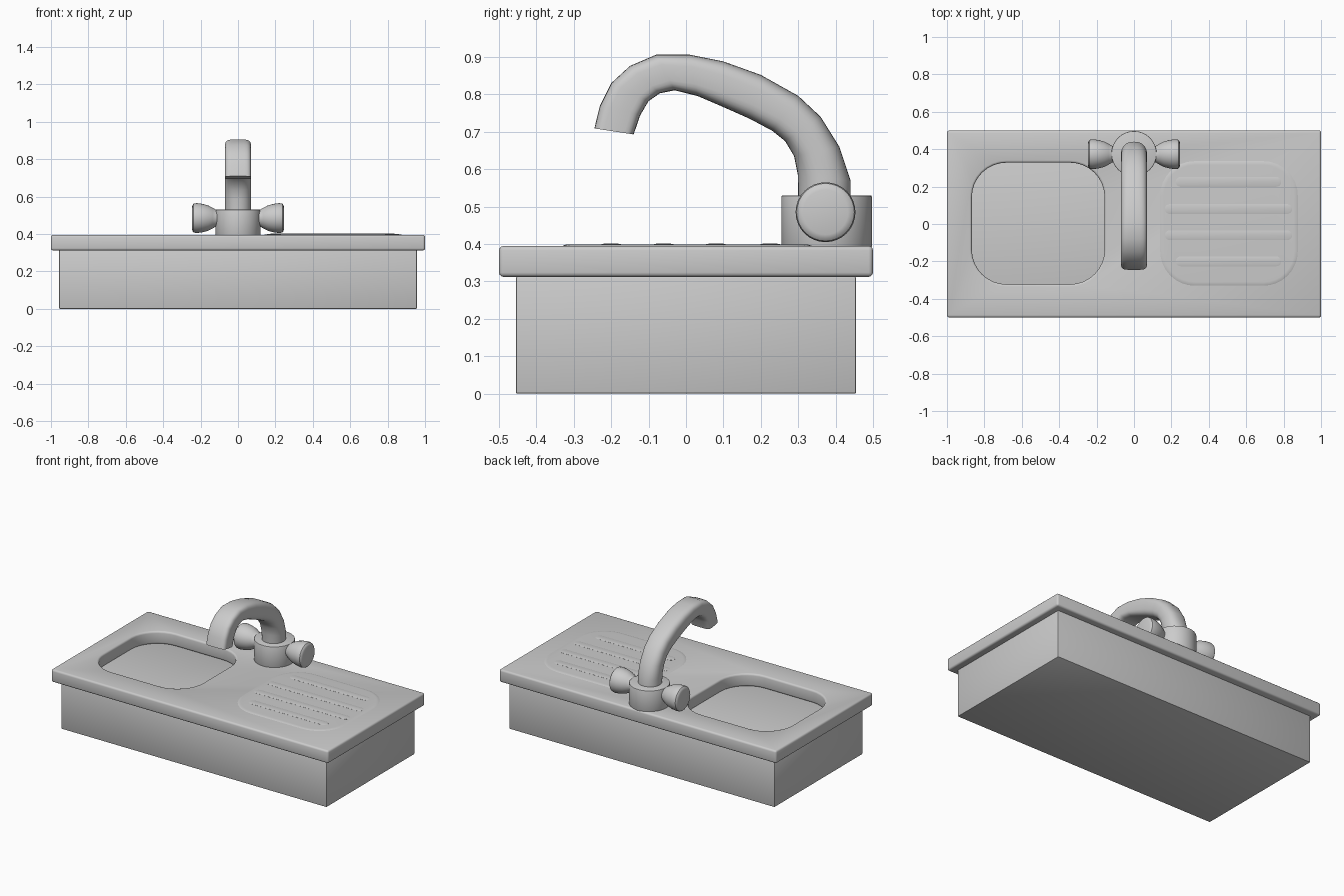
import bpy, bmesh, math
from mathutils import Vector

if "Cube" in bpy.data.objects:
    bpy.data.objects.remove(bpy.data.objects["Cube"])


def finish(name, bm, bevel=0, cutter=None, segs=3):
    bmesh.ops.recalc_face_normals(bm, faces=bm.faces)
    me = bpy.data.meshes.new(name)
    bm.to_mesh(me)
    bm.free()
    ob = bpy.data.objects.new(name, me)
    bpy.context.collection.objects.link(ob)
    bpy.ops.object.select_all(action='DESELECT')
    bpy.context.view_layer.objects.active = ob
    ob.select_set(True)
    if cutter:
        m = ob.modifiers.new("cut", 'BOOLEAN')
        m.object, m.operation, m.solver = cutter, 'DIFFERENCE', 'EXACT'
        bpy.ops.object.modifier_apply(modifier="cut")
    if bevel:
        m = ob.modifiers.new("bevel", 'BEVEL')
        m.width, m.segments, m.limit_method = bevel, segs, 'ANGLE'
        bpy.ops.object.modifier_apply(modifier="bevel")
    bpy.ops.object.shade_smooth_by_angle(angle=math.radians(35))
    return ob


def loft(rings):
    """Skin a list of point rings and cap both ends."""
    bm = bmesh.new()
    vs = [[bm.verts.new(p) for p in r] for r in rings]
    n = len(vs[0])
    for a, b in zip(vs, vs[1:]):
        for i in range(n):
            j = (i + 1) % n
            bm.faces.new((a[i], a[j], b[j], b[i]))
    bm.faces.new(vs[0][::-1])
    bm.faces.new(vs[-1])
    return bm


def rounded(cx, cy, hx, hy, r, z, n=8):
    """Rounded rectangle ring at height z."""
    pts = []
    for k, (sx, sy) in enumerate([(1, 1), (-1, 1), (-1, -1), (1, -1)]):
        for i in range(n + 1):
            a = math.pi / 2 * (k + i / n)
            pts.append((cx + sx * (hx - r) + r * math.cos(a),
                        cy + sy * (hy - r) + r * math.sin(a), z))
    return pts


def box(hx, hy, z0, z1):
    return loft([[(-hx, -hy, z), (hx, -hy, z), (hx, hy, z), (-hx, hy, z)] for z in (z0, z1)])


# Cabinet; its lid is the basin floor
finish("cabinet", box(0.957, 0.455, 0, 0.313), 0.005, segs=2)

# Worktop with basin opening
cutter = finish("basin_cutter", loft([rounded(-0.512, 0.003, 0.355, 0.325, 0.185, z) for z in (0.2, 0.5)]))
cutter.hide_render = True
finish("worktop", box(1.0, 0.5, 0.312, 0.395), 0.012, cutter)
bpy.data.objects.remove(cutter)

# Slightly raised draining board
finish("draining_board", loft([rounded(0.508, 0.003, 0.368 - i, 0.333 - i, 0.185 - i, z)
                               for i, z in ((0, 0.39), (0, 0.395), (0.008, 0.398), (0.02, 0.399))]))

# Drainer ridges
for k, (y, hx) in enumerate([(0.225, 0.282), (0.08, 0.34), (-0.06, 0.34), (-0.2, 0.282)]):
    finish(f"drain_ridge_{k + 1}", loft([rounded(0.505, y, hx - i, 0.026 - i, 0.025 - i, z, 5)
                                         for i, z in ((0, 0.394), (0, 0.3995), (0.01, 0.4015))]))

# Tap base
bm = bmesh.new()
bmesh.ops.create_cone(bm, cap_ends=True, segments=32, radius1=0.121, radius2=0.121, depth=0.14)
bmesh.ops.translate(bm, verts=bm.verts, vec=(0, 0.376, 0.46))
finish("tap_base", bm, 0.004, segs=2)

# Tap knobs
knob = [(0.09, 0.042), (0.115, 0.043), (0.135, 0.055), (0.16, 0.068), (0.19, 0.076),
        (0.222, 0.08), (0.237, 0.077), (0.243, 0.07), (0.246, 0.06)]
for side, s in (("left", -1), ("right", 1)):
    finish(f"{side}_knob", loft([[(s * x, 0.373 + r * math.cos(i * math.tau / 32),
                                   0.485 + r * math.sin(i * math.tau / 32)) for i in range(32)]
                                 for x, r in knob]))

# Spout: outer and inner edge (y, z) pairs, round at the base and squarer at the tip
outer = [(0.44, 0.50), (0.44, 0.57), (0.41, 0.66), (0.36, 0.74), (0.30, 0.796), (0.20, 0.852),
         (0.10, 0.888), (0.01, 0.906), (-0.08, 0.906), (-0.15, 0.876), (-0.20, 0.83),
         (-0.23, 0.77), (-0.245, 0.709)]
inner = [(0.30, 0.50), (0.299, 0.585), (0.289, 0.635), (0.265, 0.675), (0.23, 0.703), (0.17, 0.735),
         (0.10, 0.766), (0.03, 0.796), (-0.03, 0.811), (-0.07, 0.803), (-0.10, 0.782),
         (-0.122, 0.745), (-0.14, 0.693)]
rings = []
for k, (o, i) in enumerate(zip(outer, inner)):
    o, i = Vector((0, *o)), Vector((0, *i))
    mid, half = (o + i) / 2, (o - i) / 2
    e = 2 / (2 + 3 * k / 12)
    ring = []
    for j in range(32):
        c, s = math.cos(j * math.tau / 32), math.sin(j * math.tau / 32)
        u = math.copysign(abs(c) ** e, c)
        v = math.copysign(abs(s) ** e, s)
        ring.append(mid + half * u + Vector((0.07 * v, 0, 0)))
    rings.append(ring)
finish("spout", loft(rings))
